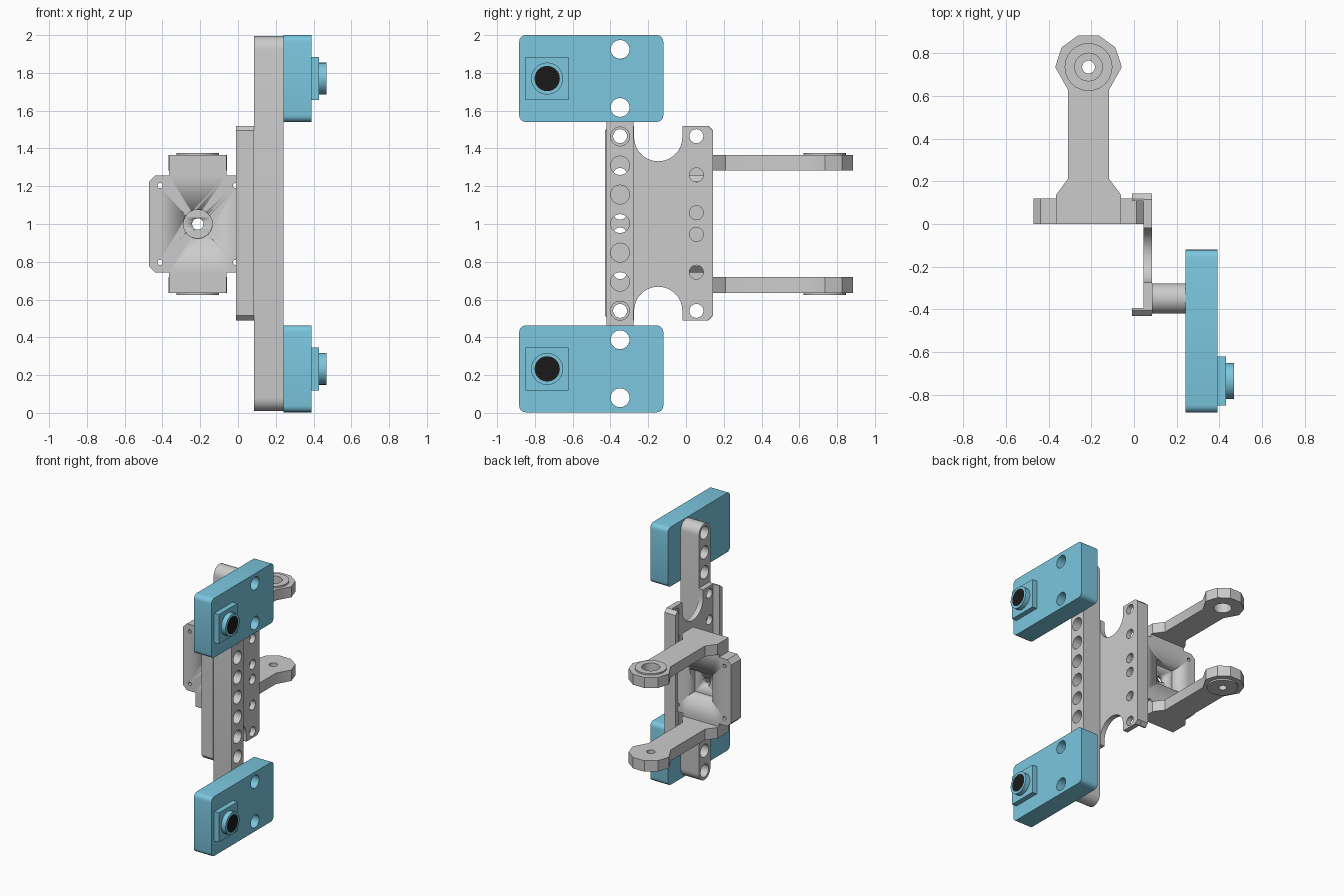
import bpy, bmesh
from math import pi, cos, sin, radians

if "Cube" in bpy.data.objects:
    bpy.data.objects.remove(bpy.data.objects["Cube"])


def circle(u, v, r, n=24, start=0.0, sweep=2 * pi):
    """Points on a circle, or on an arc (end included) when sweep is partial."""
    steps = n if abs(sweep) >= 2 * pi - 1e-6 else n - 1
    return [(u + r * cos(start + sweep * i / steps),
             v + r * sin(start + sweep * i / steps)) for i in range(n)]


def rounded_rect(u0, u1, v0, v1, r, n=5):
    pts = []
    for i, (u, v) in enumerate([(u1 - r, v1 - r), (u0 + r, v1 - r),
                                (u0 + r, v0 + r), (u1 - r, v0 + r)]):
        pts += circle(u, v, r, n, i * pi / 2, pi / 2)
    return pts


def rect(u0, u1, v0, v1):
    return [(u0, v0), (u1, v0), (u1, v1), (u0, v1)]


def prism(name, axis, lo, hi, outline, holes=(), mat=None):
    """Flat outline with holes, extruded along an axis from lo to hi."""
    place = {'x': lambda u, v, w: (w, u, v),
             'y': lambda u, v, w: (u, w, v),
             'z': lambda u, v, w: (u, v, w)}[axis]
    bm = bmesh.new()
    edges = []
    for loop in [outline, *holes]:
        vs = [bm.verts.new(place(u, v, lo)) for u, v in loop]
        edges += [bm.edges.new((vs[i - 1], vs[i])) for i in range(len(vs))]
    bmesh.ops.triangle_fill(bm, use_beauty=True, use_dissolve=False, edges=edges)
    ext = bmesh.ops.extrude_face_region(bm, geom=bm.faces[:], use_keep_orig=True)
    moved = [g for g in ext['geom'] if isinstance(g, bmesh.types.BMVert)]
    bmesh.ops.translate(bm, verts=moved, vec=place(0, 0, hi - lo))
    bmesh.ops.recalc_face_normals(bm, faces=bm.faces[:])
    me = bpy.data.meshes.new(name)
    bm.to_mesh(me)
    bm.free()
    ob = bpy.data.objects.new(name, me)
    bpy.context.collection.objects.link(ob)
    if mat:
        me.materials.append(mat)
    bpy.ops.object.select_all(action='DESELECT')
    ob.select_set(True)
    bpy.context.view_layer.objects.active = ob
    bpy.ops.object.shade_smooth_by_angle(angle=radians(30))
    return ob


def cut(target, cutter):
    mod = target.modifiers.new("cut", 'BOOLEAN')
    mod.operation, mod.solver, mod.object = 'DIFFERENCE', 'EXACT', cutter
    cutter.hide_render = True
    cutter.hide_set(True)


def material(name, rgb):
    m = bpy.data.materials.new(name)
    m.diffuse_color = (*rgb, 1)
    m.use_nodes = True
    m.node_tree.nodes["Principled BSDF"].inputs["Base Color"].default_value = m.diffuse_color
    return m


blue = material("blue", (0.20, 0.57, 0.74))
black = material("black", (0.01, 0.01, 0.01))

# Long perforated beam
BY, PITCH = -0.349, 0.1537
prism("beam", 'x', 0.085, 0.24,
      circle(BY, 1.924, 0.071, 13, 0, pi) + circle(BY, 0.08, 0.071, 13, pi, pi),
      [circle(BY, 0.08 + PITCH * i, 0.05) for i in range(13)])

# Channel bracket: notched web with two rows of holes, and two flanges
NY, NR = -0.147, 0.128
web = [(-0.43, 0.515), (-0.405, 0.49), (NY - NR, 0.49)]
web += circle(NY, 0.54, NR, 17, pi, -pi)
web += [(NY + NR, 0.49), (0.115, 0.49), (0.143, 0.515),
        (0.143, 1.495), (0.115, 1.52), (NY + NR, 1.52)]
web += circle(NY, 1.46, NR, 17, 0, -pi)
web += [(NY - NR, 1.52), (-0.405, 1.52), (-0.43, 1.495)]
prism("channel_web", 'x', 0.045, 0.085, web,
      [circle(y, z, 0.037) for y in (BY, 0.055)
       for z in (0.54, 0.745, 0.945, 1.06, 1.26, 1.465)])
for name, edge, d in (("left", -0.43, 1), ("right", 0.143, -1)):
    prism("channel_flange_" + name, 'x', -0.01, 0.045,
          [(edge, 0.515), (edge + d * 0.025, 0.49), (edge + d * 0.036, 0.49),
           (edge + d * 0.036, 1.52), (edge + d * 0.025, 1.52), (edge, 1.495)])

# Hinge plate: cross shape with screw holes, front recess and rear pocket
CX = -0.213
quarter = [(0.153, 0.365), (0.153, 0.258), (0.225, 0.258), (0.258, 0.225)]
plate = []
for sx, sz in ((1, 1), (1, -1), (-1, -1), (-1, 1)):
    q = [(CX + sx * u, 1 + sz * v) for u, v in quarter]
    plate += q if sx * sz > 0 else q[::-1]
hinge_plate = prism("hinge_plate", 'y', 0.0, 0.12, plate,
                    [circle(CX, 1, 0.03)] +
                    [circle(CX + sx * 0.2, 1 + sz * 0.203, 0.014, 12)
                     for sx in (-1, 1) for sz in (-1, 1)])
cut(hinge_plate, prism("recess_cutter", 'y', -0.05, 0.012, circle(CX, 1, 0.077)))
cut(hinge_plate, prism("pocket_cutter", 'y', 0.05, 0.2,
                       rect(CX - 0.1, CX + 0.1, 0.9, 1.1)))

# Two hinge arms with faceted ends and raised bosses
EY = 0.735
tip = [p for p in circle(CX, EY, 0.156, 10)][:6]
arm = [(CX - 0.153, 0.12), (CX + 0.153, 0.12), (CX + 0.153, 0.135),
       (CX + 0.097, 0.21), (CX + 0.097, 0.63)] + tip
arm += [(CX - 0.097, 0.63), (CX - 0.097, 0.21), (CX - 0.153, 0.135)]
for name, z0, z1, b0, b1, r in (("upper", 1.283, 1.365, 1.365, 1.377, 0.065),
                                ("lower", 0.635, 0.72, 0.623, 0.635, 0.03)):
    hole = [circle(CX, EY, r)]
    prism(name + "_arm", 'z', z0, z1, arm, hole)
    prism(name + "_boss", 'z', b0, b1, circle(CX, EY, 0.112), hole)

# Blue sensor blocks at both beam ends, each with a square base, tube and dark lens
SY = -0.735
for name, zc, h in (("lower", 0.233, (0.08, 0.387)), ("upper", 1.77, (1.617, 1.924))):
    prism(name + "_sensor_block", 'x', 0.24, 0.39,
          rounded_rect(-0.883, -0.12, zc - 0.23, zc + 0.23, 0.035),
          [circle(BY, z, 0.05) for z in h], blue)
    prism(name + "_sensor_base", 'x', 0.39, 0.43,
          rect(SY - 0.114, SY + 0.114, zc - 0.114, zc + 0.114), (), blue)
    prism(name + "_sensor_tube", 'x', 0.43, 0.468,
          circle(SY, zc, 0.085), [circle(SY, zc, 0.067)], blue)
    prism(name + "_sensor_lens", 'x', 0.43, 0.467, circle(SY, zc, 0.067), (), black)
